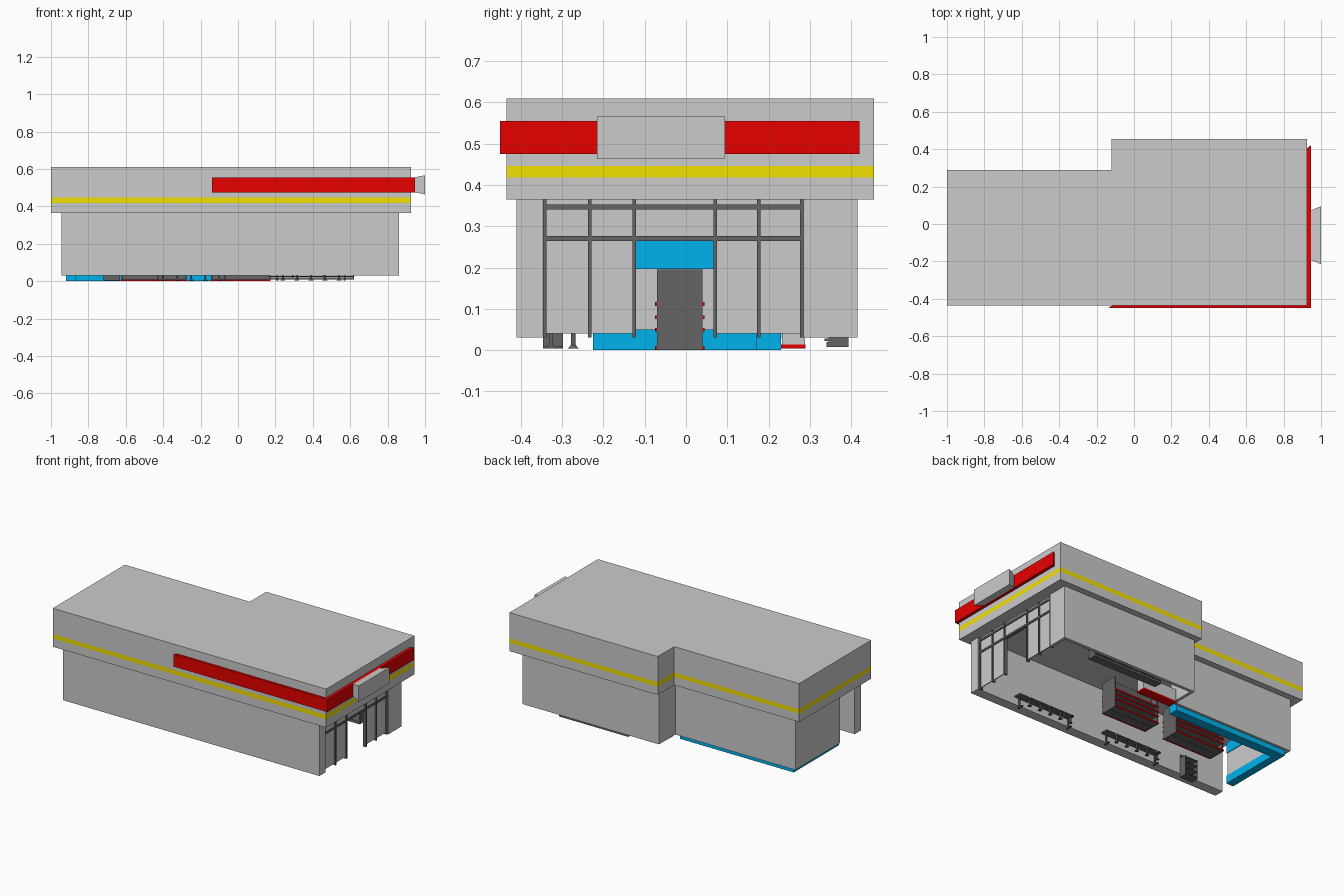
import bpy
import bmesh
import math

if "Cube" in bpy.data.objects:
    bpy.data.objects.remove(bpy.data.objects["Cube"])


def material(name, rgb):
    m = bpy.data.materials.new(name)
    m.diffuse_color = (*rgb, 1)
    m.use_nodes = True
    m.node_tree.nodes["Principled BSDF"].inputs["Base Color"].default_value = m.diffuse_color
    return m


RED = material("red", (0.8, 0.0, 0.0))
YELLOW = material("yellow", (0.9, 0.75, 0.0))
BLUE = material("blue", (0.0, 0.45, 0.85))
DARK = material("dark_grey", (0.13, 0.13, 0.13))
GLASS = material("pale_glass", (0.7, 0.7, 0.7))


def finish(bm, name, mat):
    bmesh.ops.recalc_face_normals(bm, faces=bm.faces)
    me = bpy.data.meshes.new(name)
    bm.to_mesh(me)
    bm.free()
    ob = bpy.data.objects.new(name, me)
    bpy.context.collection.objects.link(ob)
    if mat:
        me.materials.append(mat)
    return ob


def prism(name, outline, z0, z1, mat=None):
    """Extrude a plan outline from z0 to z1."""
    bm = bmesh.new()
    face = bm.faces.new([bm.verts.new((x, y, z0)) for x, y in outline])
    ext = bmesh.ops.extrude_face_region(bm, geom=[face])
    for v in ext["geom"]:
        if isinstance(v, bmesh.types.BMVert):
            v.co.z = z1
    return finish(bm, name, mat)


def box(name, x0, x1, y0, y1, z0, z1, mat=None):
    return prism(name, [(x0, y0), (x1, y0), (x1, y1), (x0, y1)], z0, z1, mat)


def cylinder(name, x, y, z0, z1, r0, r1, mat):
    bm = bmesh.new()
    bmesh.ops.create_cone(bm, cap_ends=True, segments=12, radius1=r0, radius2=r1, depth=z1 - z0)
    bmesh.ops.translate(bm, verts=bm.verts, vec=(x, y, (z0 + z1) / 2))
    return finish(bm, name, mat)


def l_shape(e):
    """Roof outline, grown outward by e."""
    return [(-1 - e, -0.435 - e), (0.925 + e, -0.435 - e), (0.925 + e, 0.455 + e),
            (-0.12 - e, 0.455 + e), (-0.12 - e, 0.29 + e), (-1 - e, 0.29 + e)]


# Roof fascia with yellow stripe
prism("roof_lower", l_shape(0), 0.365, 0.418)
prism("roof_stripe", l_shape(0), 0.418, 0.446, YELLOW)
prism("roof_upper", l_shape(0), 0.446, 0.61)

# Wraparound red sign with chamfered ends, and the flared grey sign panel
prism("red_sign", [(-0.14, -0.45), (0.945, -0.45), (0.945, 0.42), (0.925, 0.405),
                   (0.925, -0.435), (-0.115, -0.435)], 0.475, 0.555, RED)
bm = bmesh.new()
bmesh.ops.create_cube(bm, size=1)
for v in bm.verts:
    outer = v.co.x > 0
    v.co = (1.0 if outer else 0.945,
            -0.06 + math.copysign(0.155 if outer else 0.132, v.co.y),
            0.515 + math.copysign(0.051 if outer else 0.04, v.co.z))
finish(bm, "sign_panel", None)

# Walls: long front wall, and a shell for the back, step and left end
box("front_wall", -0.945, 0.86, -0.41, -0.347, 0.03, 0.365)
prism("back_wall", [(-0.945, -0.2), (-0.945, 0.25), (-0.1, 0.25), (-0.1, 0.415),
                    (0.86, 0.415), (0.86, 0.285), (0.84, 0.285), (0.84, 0.395),
                    (-0.08, 0.395), (-0.08, 0.235), (-0.925, 0.235), (-0.925, -0.2)],
      0.03, 0.365)

# Glazed entrance
posts = [-0.342, -0.233, -0.125, 0.071, 0.176, 0.281]
for y in posts:
    box("entrance_post", 0.832, 0.854, y - 0.0045, y + 0.0045, 0.03, 0.365, DARK)
for z in (0.27, 0.347):
    box("entrance_rail", 0.834, 0.852, -0.345, 0.285, z - 0.006, z + 0.006, DARK)
for a, b in zip(posts, posts[1:]):
    box("entrance_glass", 0.84, 0.846, a, b, 0.27 if a == -0.125 else 0.04, 0.365, GLASS)

# Cooler run along the back and left end: kick, glass, header
for n, x0, x1, y0, y1 in (("back", -0.92, -0.12, 0.17, 0.23), ("side", -0.92, -0.87, -0.225, 0.17)):
    box(n + "_cooler_base", x0, x1, y0, y1, 0.0, 0.05, BLUE)
    box(n + "_cooler_glass", x0 + 0.004, x1 - 0.004, y0 + 0.004, y1 - 0.004, 0.05, 0.197, GLASS)
    box(n + "_cooler_header", x0, x1, y0, y1, 0.197, 0.265, BLUE)

# Double-sided shelving aisles
for x0, x1 in ((-0.62, -0.28), (-0.14, 0.17)):
    box("aisle_spine", x0, x1, -0.022, -0.008, 0.0, 0.195, DARK)
    for x in (x0, x1):
        box("aisle_end", x - 0.004, x + 0.004, -0.07, 0.04, 0.0, 0.195, DARK)
    for z in (0.006, 0.05, 0.08, 0.112):
        box("aisle_shelf", x0, x1, -0.07, 0.04, z - 0.002, z + 0.004, DARK)
        for y in (-0.075, 0.04):
            box("shelf_edge", x0 - 0.005, x1 + 0.005, y, y + 0.005, z - 0.005, z + 0.004, RED)

# Counters with stools along the front wall
for x0 in (-0.45, 0.19):
    box("window_counter", x0, x0 + 0.4, -0.346, -0.3, 0.075, 0.083, DARK)
    for x in (x0 + 0.02, x0 + 0.38):
        box("counter_leg", x - 0.004, x + 0.004, -0.33, -0.322, 0.004, 0.075, DARK)
        box("counter_foot", x - 0.006, x + 0.006, -0.342, -0.3, 0.004, 0.01, DARK)
    for i in range(5):
        x = x0 + 0.05 + i * 0.075
        cylinder("stool_base", x, -0.273, 0.004, 0.012, 0.013, 0.006, DARK)
        cylinder("stool_stem", x, -0.273, 0.012, 0.045, 0.005, 0.005, DARK)
        cylinder("stool_seat", x, -0.273, 0.045, 0.053, 0.015, 0.015, DARK)

# Magazine rack against the front wall
box("rack_back", -0.72, -0.63, -0.346, -0.338, 0.004, 0.15, DARK)
for x in (-0.72, -0.634):
    box("rack_side", x, x + 0.004, -0.34, -0.298, 0.004, 0.13, DARK)
for i in range(4):
    z = 0.012 + 0.036 * i
    box("rack_shelf", -0.72, -0.63, -0.34, -0.298, z, z + 0.005, DARK)

# Cash counter and back shelving
box("cash_counter_base", -0.07, 0.17, 0.23, 0.29, 0.004, 0.014, RED)
box("cash_counter", -0.07, 0.17, 0.232, 0.288, 0.014, 0.09, GLASS)
box("back_unit_base", 0.13, 0.62, 0.34, 0.394, 0.008, 0.02, DARK)
for i in range(3):
    z = 0.022 + 0.045 * i
    box("back_unit_shelf", 0.13, 0.62, 0.335, 0.394, z, z + 0.006, DARK)
for x in (0.13, 0.29, 0.455, 0.614):
    box("back_unit_divider", x, x + 0.006, 0.345, 0.394, 0.02, 0.13, DARK)
